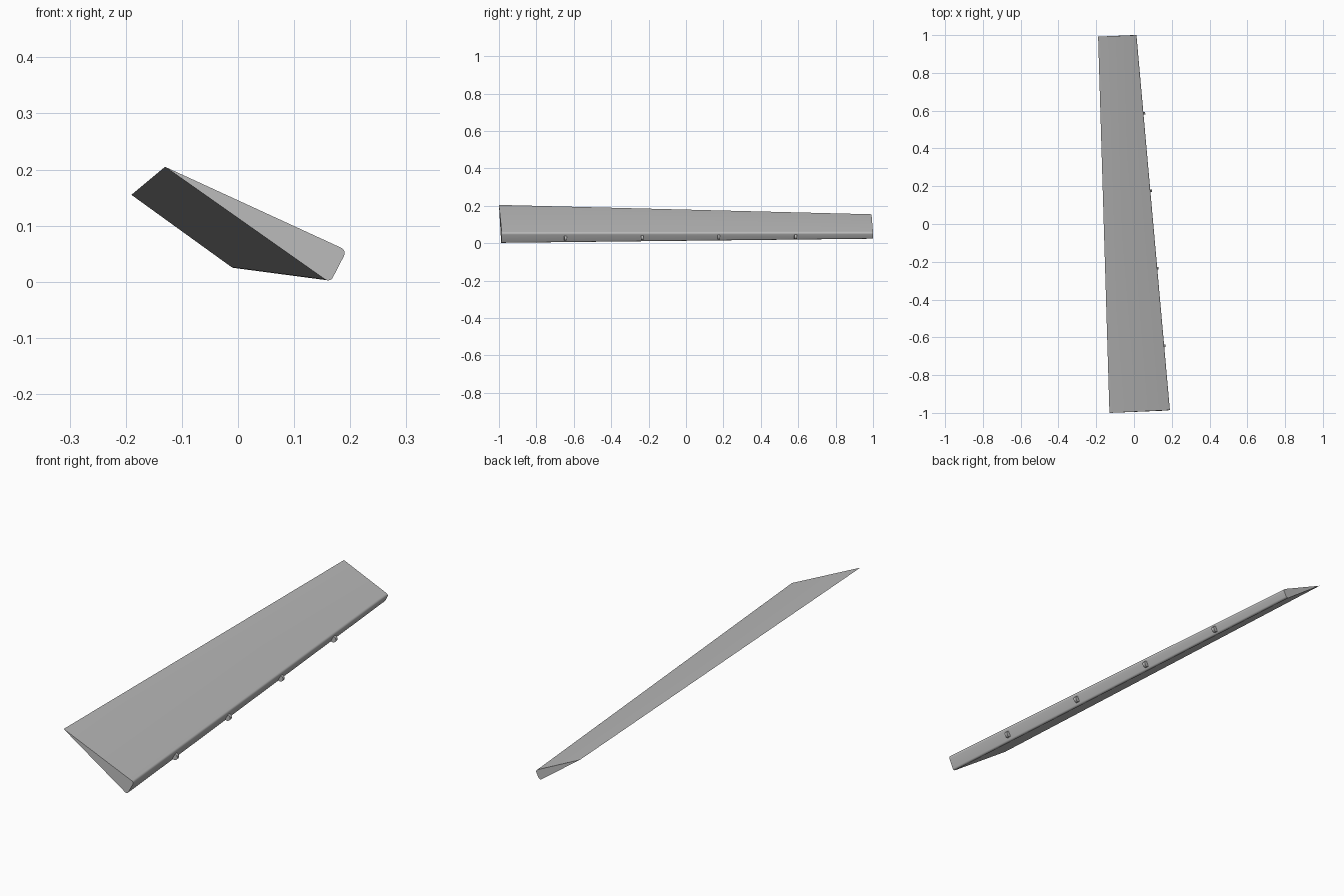
import bpy, bmesh
from mathutils import Vector, Matrix

old = bpy.data.objects.get("Cube")
if old:
    bpy.data.objects.remove(old, do_unlink=True)

grey = bpy.data.materials.new("plain grey")
grey.use_nodes = True
colour = (0.5, 0.5, 0.5, 1)
grey.diffuse_color = colour
grey.node_tree.nodes["Principled BSDF"].inputs["Base Color"].default_value = colour


def finish(name, bm):
    bmesh.ops.recalc_face_normals(bm, faces=bm.faces[:])
    mesh = bpy.data.meshes.new(name)
    bm.to_mesh(mesh)
    bm.free()
    mesh.materials.append(grey)
    obj = bpy.data.objects.new(name, mesh)
    bpy.context.collection.objects.link(obj)
    bpy.ops.object.select_all(action='DESELECT')
    obj.select_set(True)
    bpy.context.view_layer.objects.active = obj
    bpy.ops.object.shade_smooth_by_angle(angle=0.6)
    return obj


# Tapered wedge: thin edge, upper and lower corner of the thick edge at each end
front = [Vector(p) for p in ((-0.13, -1, 0.205), (0.194, -0.985, 0.056), (0.164, -0.988, -0.002))]
back = [Vector(p) for p in ((-0.19, 0.992, 0.155), (0.017, 1, 0.058), (-0.003, 1, 0.02))]
bm = bmesh.new()
f = [bm.verts.new(p) for p in front]
b = [bm.verts.new(p) for p in back]
bm.faces.new(f)
bm.faces.new(b[::-1])
for i in range(3):
    j = (i + 1) % 3
    bm.faces.new((f[i], b[i], b[j], f[j]))

# Rounded corners along the thick edge
edges = [bm.edges.get((f[i], b[i])) for i in (1, 2)]
bmesh.ops.bevel(bm, geom=edges, offset=0.011, segments=5, profile=0.5, affect='EDGES')
finish("flap_panel", bm)

# Hinge knuckles: short discs half sunk in the thick edge, axis along the span
front_mid = (front[1] + front[2]) / 2
back_mid = (back[1] + back[2]) / 2
span = (back_mid - front_mid).normalized()
outward = (front[1] - front[2]).cross(span).normalized()
if outward.x < 0:
    outward.negate()
for n in range(4):
    y = -0.645 + n * 0.41
    t = (y - front_mid.y) / (back_mid.y - front_mid.y)
    centre = front_mid.lerp(back_mid, t) + outward * 0.004
    turn = span.to_track_quat('Z', 'Y').to_matrix().to_4x4()
    bm = bmesh.new()
    bmesh.ops.create_cone(bm, cap_ends=True, segments=20, radius1=0.013, radius2=0.013,
                          depth=0.013, matrix=Matrix.Translation(centre) @ turn)
    finish(f"hinge_knuckle_{n + 1}", bm)
